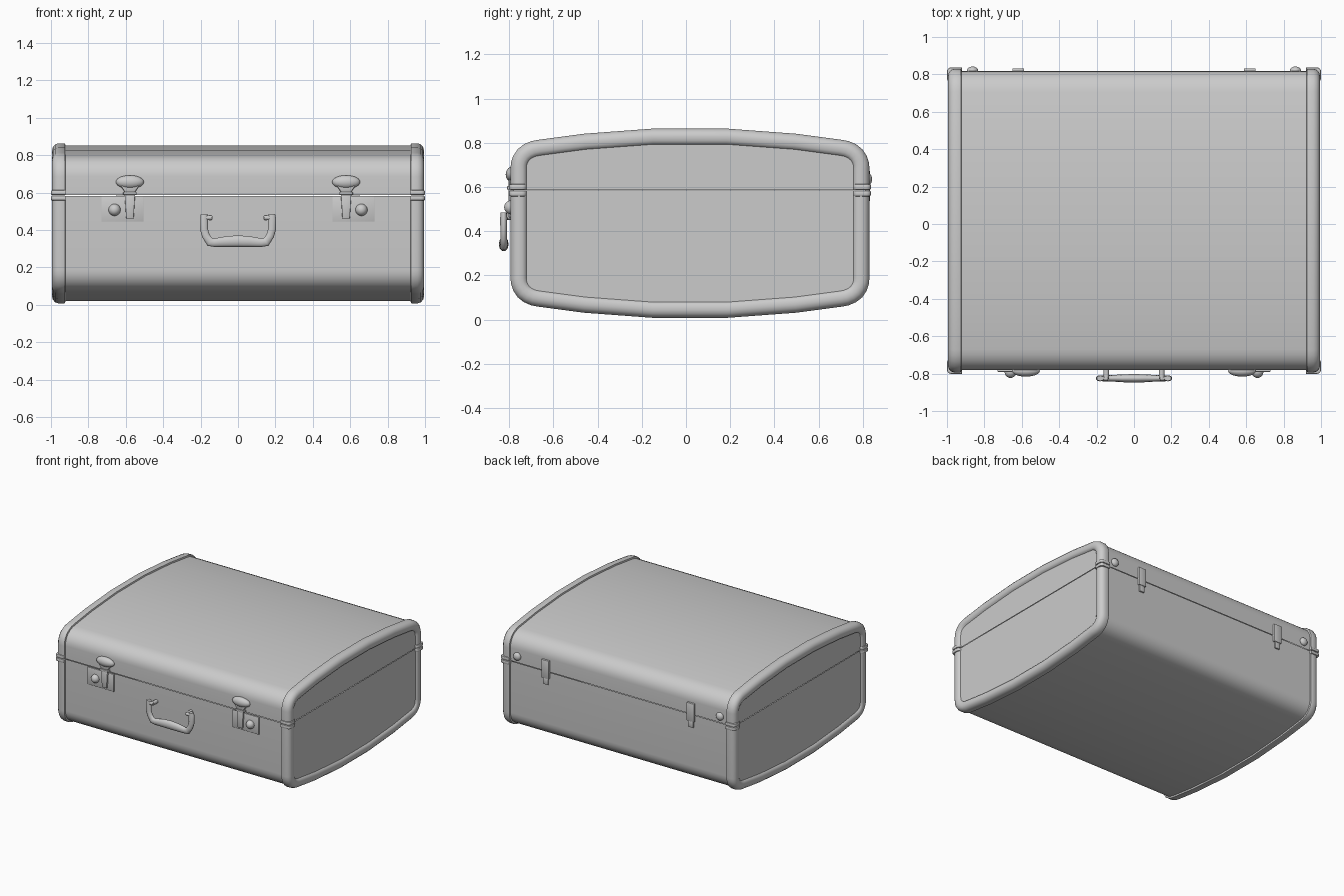
import bpy, bmesh, math
from mathutils import Vector, Matrix

if "Cube" in bpy.data.objects:
    bpy.data.objects.remove(bpy.data.objects["Cube"])

CY, CZ, SEAM = 0.018, 0.436, 0.585
# quarter of the end outline: half width, half height
QUARTER = [(0.17, 0.428), (0.48, 0.405), (0.69, 0.377), (0.72, 0.371), (0.752, 0.357),
           (0.78, 0.335), (0.8, 0.305), (0.81, 0.275), (0.812, 0.25)]
OUTLINE = (QUARTER + [(y, -z) for y, z in reversed(QUARTER)]
           + [(-y, -z) for y, z in QUARTER] + [(-y, z) for y, z in reversed(QUARTER)])


def finish(name, bm, angle=35):
    bmesh.ops.recalc_face_normals(bm, faces=bm.faces)
    me = bpy.data.meshes.new(name)
    bm.to_mesh(me)
    bm.free()
    ob = bpy.data.objects.new(name, me)
    bpy.context.collection.objects.link(ob)
    bpy.ops.object.select_all(action='DESELECT')
    ob.select_set(True)
    bpy.context.view_layer.objects.active = ob
    bpy.ops.object.shade_smooth_by_angle(angle=math.radians(angle))
    return ob


def inset(d):
    """Outline moved inward by d with mitred corners."""
    out, n = [], len(OUTLINE)
    for i in range(n):
        a, p, b = (Vector(OUTLINE[(i + k) % n]) for k in (-1, 0, 1))
        e, f = (p - a).normalized(), (b - p).normalized()
        m = (Vector((e.y, -e.x)) + Vector((f.y, -f.x))).normalized()
        out.append(p + m * d / m.dot(Vector((e.y, -e.x))))
    return out


def loft(name, rings, keep, cap):
    """Skin (x, inset) rings and keep one side of the seam."""
    bm = bmesh.new()
    loops = [[bm.verts.new((x, CY + p.x, CZ + p.y)) for p in inset(d)] for x, d in rings]
    for a, b in zip(loops, loops[1:]):
        for i in range(len(a)):
            j = (i + 1) % len(a)
            bm.faces.new((a[i], a[j], b[j], b[i]))
    if cap:
        bm.faces.new(loops[-1])
    bmesh.ops.recalc_face_normals(bm, faces=bm.faces)
    bmesh.ops.bisect_plane(bm, geom=bm.verts[:] + bm.edges[:] + bm.faces[:],
                           plane_co=(0, 0, SEAM + keep * 0.0015), plane_no=(0, 0, keep),
                           clear_inner=True)
    return finish(name, bm)


def prism(name, pts, y0, y1, bevel=0.004):
    """Extrude an x-z outline along y with softened edges."""
    bm = bmesh.new()
    f = bm.faces.new([bm.verts.new((x, y0, z)) for x, z in pts])
    ext = bmesh.ops.extrude_face_region(bm, geom=[f])['geom']
    bmesh.ops.translate(bm, vec=(0, y1 - y0, 0),
                        verts=[v for v in ext if isinstance(v, bmesh.types.BMVert)])
    bmesh.ops.bevel(bm, geom=bm.edges[:], offset=bevel, segments=2, profile=0.5, affect='EDGES')
    return finish(name, bm)


def rect(x0, x1, z0, z1):
    x0, x1 = sorted((x0, x1))
    return [(x0, z0), (x1, z0), (x1, z1), (x0, z1)]


def blob(name, loc, size):
    bm = bmesh.new()
    bmesh.ops.create_uvsphere(bm, u_segments=24, v_segments=14, radius=1)
    bmesh.ops.transform(bm, verts=bm.verts, matrix=Matrix.Translation(loc) @ Matrix.Diagonal((*size, 1)))
    return finish(name, bm)


def tube(name, pts):
    """Tube along (x, y, z, radius) points."""
    cu = bpy.data.curves.new(name, 'CURVE')
    cu.dimensions, cu.bevel_depth, cu.bevel_resolution = '3D', 1, 3
    cu.use_fill_caps = True
    sp = cu.splines.new('POLY')
    sp.points.add(len(pts) - 1)
    for p, (x, y, z, r) in zip(sp.points, pts):
        p.co, p.radius = (x, y, z, 1), r
    sp.use_smooth = True
    ob = bpy.data.objects.new(name, cu)
    bpy.context.collection.objects.link(ob)
    return ob


# shell halves and rounded end rims with recessed panels
RIM = [(0.922, 0.014), (0.925, 0.002), (0.93, 0), (0.96, 0), (0.978, 0.006), (0.99, 0.02),
       (0.994, 0.036), (0.992, 0.054), (0.986, 0.066), (0.978, 0.071)]
for part, keep in (("lid", 1), ("base", -1)):
    loft(part + "_shell", [(-0.95, 0.013), (0.95, 0.013)], keep, False)
    for side, s in (("right", 1), ("left", -1)):
        loft(f"{part}_rim_{side}", [(s * x, d) for x, d in RIM], keep, True)

for side, s in (("right", 1), ("left", -1)):
    # paired metal bands on the rim corners at the seam
    for end, e in (("front", -1), ("back", 1)):
        for level, z in (("lower", 0.571), ("upper", 0.600)):
            bm = bmesh.new()
            bmesh.ops.create_cube(bm, size=1)
            bmesh.ops.transform(bm, verts=bm.verts, matrix=Matrix.Translation(
                (s * 0.96, CY + e * 0.779, z)) @ Matrix.Diagonal((0.08, 0.08, 0.026, 1)))
            bmesh.ops.bevel(bm, geom=[d for d in bm.edges if abs(d.verts[0].co.z - d.verts[1].co.z) > 0.01
                                      and d.verts[0].co.x * s > 0.98],
                            offset=0.022, segments=4, profile=0.5, affect='EDGES')
            bmesh.ops.bevel(bm, geom=[d for d in bm.edges if abs(d.verts[0].co.z - d.verts[1].co.z) < 0.01],
                            offset=0.007, segments=2, profile=0.5, affect='EDGES')
            finish(f"{level}_band_{end}_{side}", bm)

    # front latch: plate, button, hasp, thumb piece
    c = s * 0.578
    prism(f"latch_plate_{side}", rect(s * 0.505, s * 0.73, 0.445, 0.58), -0.778, -0.79, 0.003)
    blob(f"latch_button_{side}", (s * 0.66, -0.79, 0.508), (0.032, 0.033, 0.032))
    prism(f"latch_hasp_{side}", [(c - 0.02, 0.462), (c + 0.02, 0.462), (c + 0.028, 0.59), (c - 0.028, 0.59)],
          -0.778, -0.803)
    prism(f"latch_collar_{side}", rect(c - 0.036, c + 0.036, 0.588, 0.604), -0.778, -0.81)
    prism(f"latch_neck_{side}", [(c - 0.026, 0.6), (c + 0.026, 0.6), (c + 0.055, 0.645), (c - 0.055, 0.645)],
          -0.778, -0.803, 0.006)
    blob(f"latch_thumb_piece_{side}", (c, -0.785, 0.657), (0.075, 0.031, 0.036))

    # handle post and pin
    tube(f"handle_post_{side}", [(s * 0.148, -0.775, 0.466, 0.015), (s * 0.148, -0.83, 0.466, 0.015)])
    tube(f"handle_pin_{side}", [(s * 0.14, -0.826, 0.466, 0.013), (s * 0.19, -0.826, 0.466, 0.013)])

    # back hinge leaves and stud
    prism(f"hinge_upper_leaf_{side}", rect(s * 0.587, s * 0.65, 0.535, 0.675), 0.81, 0.832, 0.003)
    prism(f"hinge_lower_leaf_{side}", rect(s * 0.597, s * 0.64, 0.487, 0.54), 0.81, 0.828, 0.003)
    blob(f"back_stud_{side}", (s * 0.863, 0.82, 0.635), (0.03, 0.022, 0.03))

# carrying handle
half = [(0.18, 0.484, 0.02), (0.182, 0.46, 0.023), (0.182, 0.405, 0.022), (0.172, 0.37, 0.022),
        (0.15, 0.336, 0.025), (0.125, 0.333, 0.024), (0.06, 0.339, 0.03)]
path = half + [(0, 0.341, 0.032)] + [(-x, z, r) for x, z, r in reversed(half)]
grip = tube("carry_handle", [(x, 0, z, r) for x, z, r in path])
grip.scale.y = 0.7
grip.location.y = -0.825
